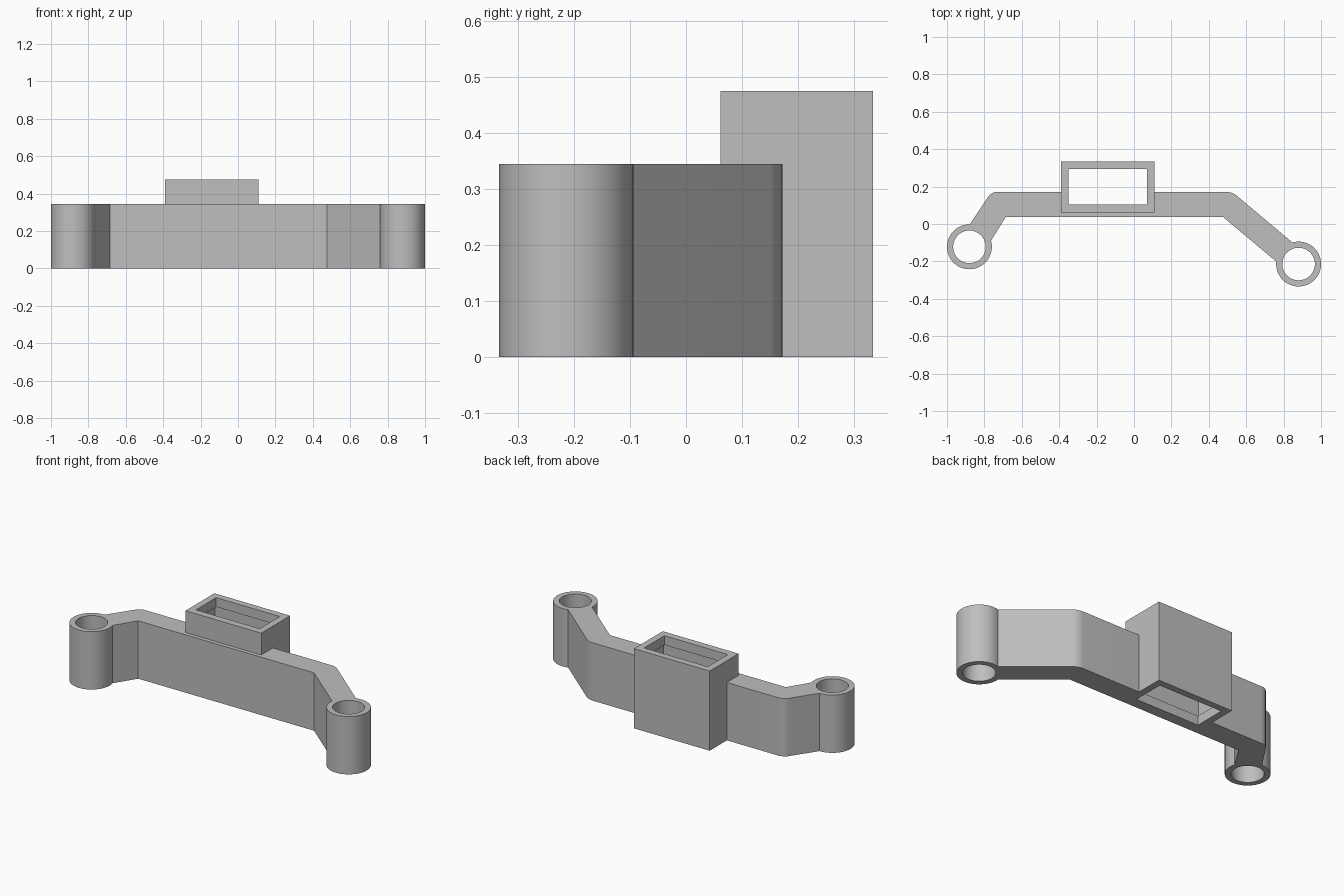
import bpy
import bmesh
import math
from mathutils import Vector

cube = bpy.data.objects.get("Cube")
if cube:
    bpy.data.objects.remove(cube, do_unlink=True)

HEIGHT = 0.345
SOCKET_TOP = 0.475
LIP = 0.055

grey = bpy.data.materials.new("plain grey")
grey.use_nodes = True
colour = (0.52, 0.52, 0.52, 1)
grey.diffuse_color = colour
grey.node_tree.nodes["Principled BSDF"].inputs["Base Color"].default_value = colour


def prism(name, outline, z0, z1):
    """Extrude a flat outline between two heights."""
    bm = bmesh.new()
    face = bm.faces.new([bm.verts.new((x, y, z0)) for x, y in outline])
    up = bmesh.ops.extrude_face_region(bm, geom=[face])["geom"]
    moved = [v for v in up if isinstance(v, bmesh.types.BMVert)]
    bmesh.ops.translate(bm, verts=moved, vec=(0, 0, z1 - z0))
    bmesh.ops.recalc_face_normals(bm, faces=bm.faces)
    mesh = bpy.data.meshes.new(name)
    bm.to_mesh(mesh)
    bm.free()
    mesh.materials.append(grey)
    obj = bpy.data.objects.new(name, mesh)
    bpy.context.collection.objects.link(obj)
    return obj


def box(x0, x1, y0, y1):
    return [(x0, y0), (x1, y0), (x1, y1), (x0, y1)]


def circle(centre, radius, steps=64):
    angles = [math.tau * i / steps for i in range(steps)]
    return [(centre[0] + radius * math.cos(a), centre[1] + radius * math.sin(a)) for a in angles]


def rounded(before, corner, after, cut, steps=8):
    """Curve that eases the corner between two straight edges."""
    c = Vector(corner)
    a = c + (Vector(before) - c).normalized() * cut
    b = c + (Vector(after) - c).normalized() * cut
    ts = [i / steps for i in range(steps + 1)]
    return [tuple(a * (1 - t) ** 2 + c * 2 * t * (1 - t) + b * t ** 2) for t in ts]


def combine(target, tool, operation):
    mod = target.modifiers.new(operation, 'BOOLEAN')
    mod.operation = operation
    mod.solver = 'EXACT'
    mod.object = tool
    bpy.context.view_layer.objects.active = target
    bpy.ops.object.modifier_apply(modifier=mod.name)
    bpy.data.objects.remove(tool, do_unlink=True)


# Bent bar with two angled arms and eased outer corners
left_end, right_end = (0.858, -0.108), (-0.885, -0.012)
left_bend, right_bend = (0.525, 0.172), (-0.762, 0.172)
outline = [right_end, (-0.775, -0.106), (-0.685, 0.038), (0.475, 0.038), (0.775, -0.213), left_end]
outline += rounded(left_end, left_bend, right_bend, 0.035)
outline += rounded(left_bend, right_bend, right_end, 0.035)
bracket = prism("bracket", outline, 0, HEIGHT)

# Round tubes at the arm ends
tubes = [(-0.88, -0.122), (0.88, -0.214)]
for centre in tubes:
    combine(bracket, prism("tube", circle(centre, 0.12), 0, HEIGHT), 'UNION')

# Tall rectangular socket
combine(bracket, prism("socket", box(-0.39, 0.11, 0.062, 0.334), 0, SOCKET_TOP), 'UNION')

# Through holes, and a slightly wider pocket between the socket lips
for centre in tubes:
    combine(bracket, prism("bore", circle(centre, 0.087), -0.1, 0.6), 'DIFFERENCE')
combine(bracket, prism("opening", box(-0.35, 0.07, 0.104, 0.294), -0.1, 0.6), 'DIFFERENCE')
combine(bracket, prism("pocket", box(-0.37, 0.09, 0.084, 0.314), LIP, SOCKET_TOP - LIP), 'DIFFERENCE')

# Smooth curved walls, crisp edges
bpy.ops.object.select_all(action='DESELECT')
bracket.select_set(True)
bpy.context.view_layer.objects.active = bracket
bpy.ops.object.shade_smooth_by_angle(angle=math.radians(30))
